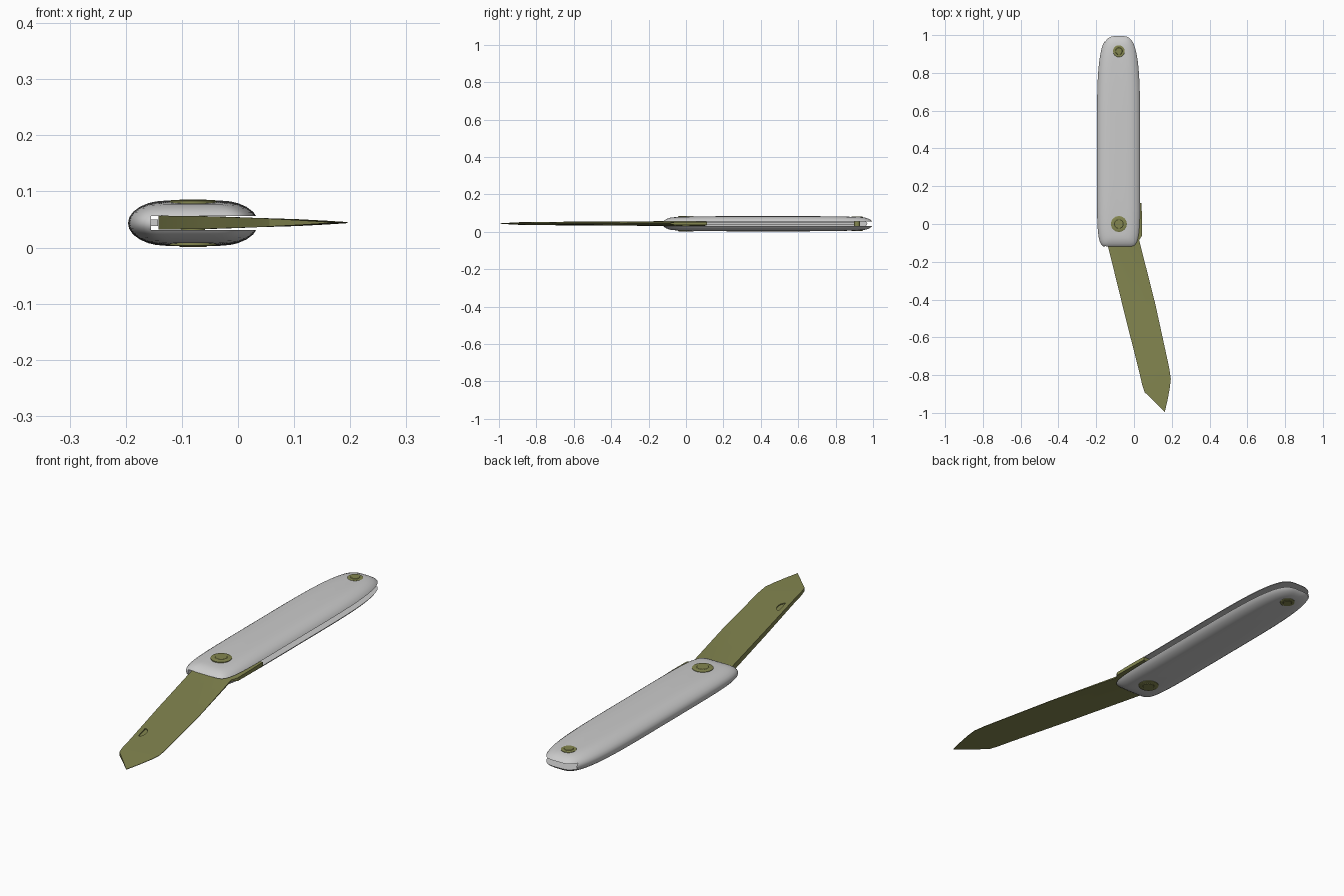
import bpy, bmesh, math
from mathutils import Vector

if "Cube" in bpy.data.objects:
    bpy.data.objects.remove(bpy.data.objects["Cube"])

CX, CY, CZ = -0.08, 0.4375, 0.0435     # handle centre
HW, HL, HZ = 0.116, 0.5625, 0.0405     # handle half sizes

olive = bpy.data.materials.new("olive")
olive.diffuse_color = (0.23, 0.24, 0.08, 1)
olive.use_nodes = True
olive.node_tree.nodes["Principled BSDF"].inputs["Base Color"].default_value = olive.diffuse_color


def make(name, verts, faces, mat=None):
    me = bpy.data.meshes.new(name)
    me.from_pydata([tuple(v) for v in verts], [], faces)
    bm = bmesh.new()
    bm.from_mesh(me)
    bmesh.ops.recalc_face_normals(bm, faces=bm.faces)
    bm.to_mesh(me)
    bm.free()
    ob = bpy.data.objects.new(name, me)
    bpy.context.collection.objects.link(ob)
    if mat:
        me.materials.append(mat)
    return ob


def activate(ob):
    bpy.ops.object.select_all(action='DESELECT')
    ob.select_set(True)
    bpy.context.view_layer.objects.active = ob


def smooth(ob, deg=30):
    activate(ob)
    bpy.ops.object.shade_smooth_by_angle(angle=math.radians(deg))


def cut(ob, cutter):
    cutter.hide_render = True
    m = ob.modifiers.new("cut", 'BOOLEAN')
    m.operation, m.object, m.solver = 'DIFFERENCE', cutter, 'EXACT'
    activate(ob)
    bpy.ops.object.modifier_apply(modifier=m.name)
    bpy.data.objects.remove(cutter)


def prism(name, pts, z0, z1, mat=None):
    n = len(pts)
    verts = [(x, y, z0) for x, y in pts] + [(x, y, z1) for x, y in pts]
    faces = [list(range(n)), list(range(n, 2 * n))]
    faces += [(i, (i + 1) % n, n + (i + 1) % n, n + i) for i in range(n)]
    return make(name, verts, faces, mat)


# handle: stacked superellipse outlines, rounder at the back end
N = 96
layers = [(0, 0), (.25, .002), (.5, .009), (.72, .021), (.88, .036),
          (.96, .05), (1, .07), (1.0, .1)]
rings = [(-h, d) for h, d in layers[:0:-1]] + layers
verts, faces = [], []
for h, d in rings:
    for i in range(N):
        a = 2 * math.pi * (i + .5) / N
        c, s = math.cos(a), math.sin(a)
        n = 3.8 if s > 0 else 7.5
        u = math.copysign(abs(c) ** (2 / n), c)
        v = math.copysign(abs(s) ** (2 / n), s)
        z = h * HZ * (1 - .13 * abs(v) ** 4)
        verts.append((CX + u * (HW - d), CY + v * (HL - d), CZ + z))
for k in range(len(rings) - 1):
    for i in range(N):
        j = (i + 1) % N
        faces.append((k * N + i, k * N + j, k * N + N + j, k * N + N + i))
# close top and bottom with left-right strips
for base in (0, (len(rings) - 1) * N):
    for i in list(range(N // 4 - 1)) + list(range(3 * N // 4, N)):
        j = (i + 1) % N
        mi, mj = (N // 2 - 1 - i) % N, (N // 2 - 1 - j) % N
        if len({i, j, mi, mj}) == 4:
            faces.append((base + i, base + j, base + mj, base + mi))
handle = make("handle", verts, faces)

# blade slot, closed along the back of the handle
slot = prism("slot_cutter", [(-.155, -.3), (.2, -.3), (.2, 1.2), (-.155, 1.2)], .031, .056)
cut(handle, slot)
smooth(handle, 35)

# back spring inside the slot
prism("back_spring", [(-.165, -.085), (-.143, -.085), (-.143, .9), (-.165, .9)], .038, .05)

# blade: stations of spine point, edge point, spine and edge half thickness
stations = [
    ((-.09, .10), (.040, .112), .012, .008),
    ((-.125, .04), (.042, .03), .012, .008),
    ((-.14, -.03), (.042, -.062), .0125, .007),
    ((-.142, -.10), (.027, -.085), .0125, .003),
    ((-.05, -.475), (.112, -.42), .011, .001),
    ((.027, -.78), (.186, -.76), .0085, .001),
    ((.043, -.85), (.195, -.82), .008, .001),
    ((.056, -.89), (.19, -.865), .007, .001),
    ((.105, -.938), (.178, -.93), .0045, .001),
    ((.157, -.99), (.163, -.996), .0012, .001)]
verts, faces = [], []
steps = (0, .4, .75, 1)
M = 2 * len(steps)
for s, e, hs, he in stations:
    pts = [(Vector(s).lerp(Vector(e), t), hs + (he - hs) * t ** 1.5) for t in steps]
    verts += [(p.x, p.y, .0445 + h) for p, h in pts]
    verts += [(p.x, p.y, .0445 - h) for p, h in reversed(pts)]
for k in range(len(stations) - 1):
    for i in range(M):
        j = (i + 1) % M
        faces.append((k * M + i, k * M + j, k * M + M + j, k * M + M + i))
faces += [list(range(M)), list(range(len(verts) - M, len(verts)))]
blade = make("blade", verts, faces, olive)

# half-moon nail nick
ax, perp = Vector((.24, -.97)), Vector((.97, .24))
nick = []
for i in range(13):
    a = math.pi * i / 12
    p = Vector((.024, -.692)) + ax * .037 * math.cos(a) + perp * .02 * math.sin(a)
    nick.append((p.x, p.y))
cut(blade, prism("nick_cutter", nick, .0485, .08, olive))
smooth(blade, 20)


# rivets: stepped heads on both faces with a pin through the slot
def rivet(name, y, r, top):
    half = [(.5 * r, 0), (.5 * r, .03), (r, .03), (r, top - .003), (.93 * r, top - .0015),
            (.6 * r, top - .0015), (.55 * r, top), (0.001, top)]
    prof = [(a, -b) for a, b in half[:0:-1]] + half[1:]
    S = 40
    vs = [(CX + a * math.cos(2 * math.pi * i / S), y + a * math.sin(2 * math.pi * i / S), CZ + b)
          for a, b in prof for i in range(S)]
    fs = [(k * S + i, k * S + (i + 1) % S, (k + 1) * S + (i + 1) % S, (k + 1) * S + i)
          for k in range(len(prof) - 1) for i in range(S)]
    fs += [list(range(S)), list(range(len(vs) - S, len(vs)))]
    smooth(make(name, vs, fs, olive), 30)


rivet("pivot_rivet", 0, .042, .0425)
rivet("end_rivet", .915, .031, .0395)
